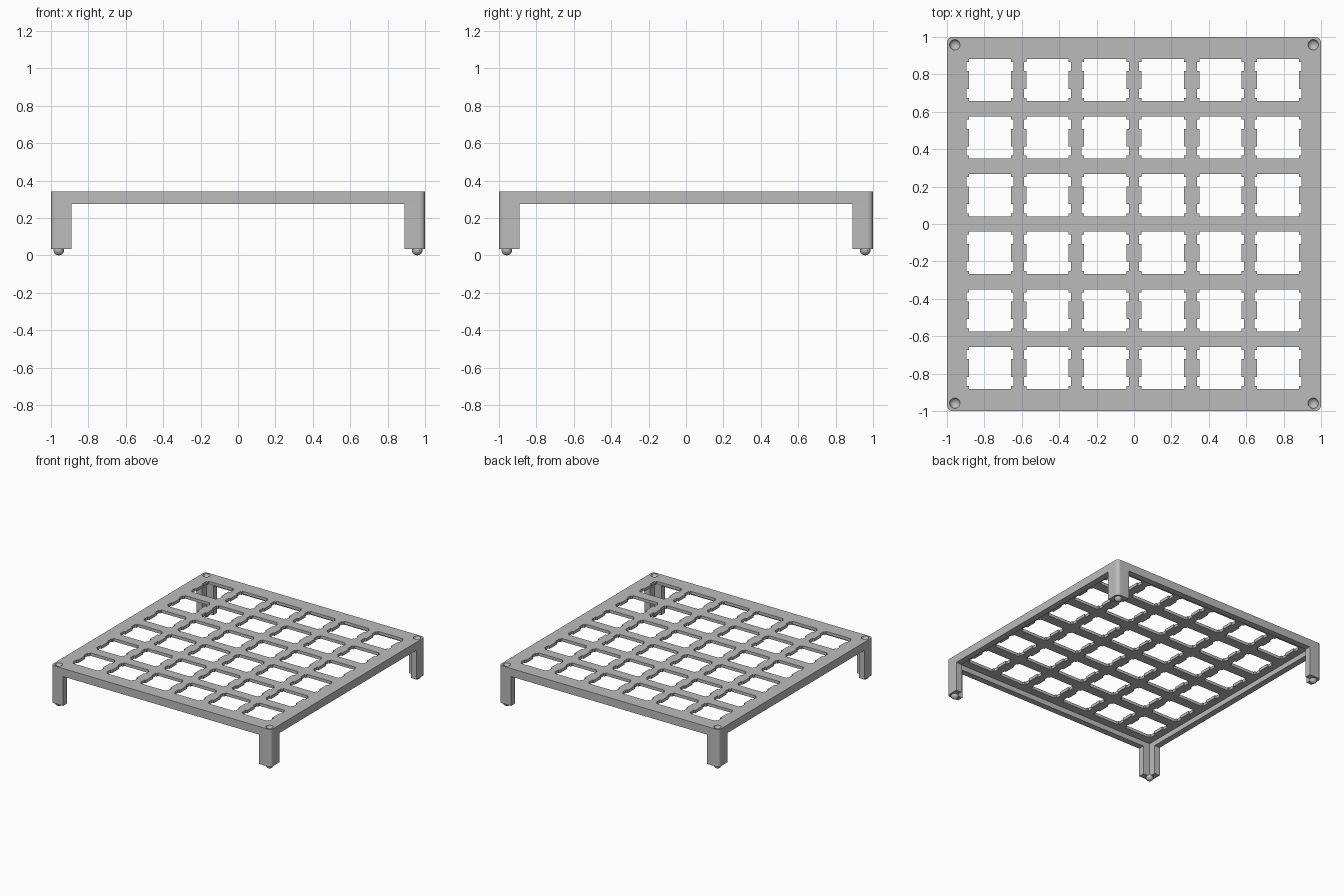
import bpy, bmesh, math
from math import sin, cos, pi

cube = bpy.data.objects.get("Cube")
if cube:
    bpy.data.objects.remove(cube)

TOP, PLATE_UNDER, RIM_UNDER, LEG_FOOT = 0.34, 0.316, 0.274, 0.033
WALL, LEG, CORNER = 0.05, 0.11, 0.03
PEG, BALL = 0.958, 0.028
PITCH, HALF = 0.308, 0.113
SIGNS = [(1, 1), (-1, 1), (-1, -1), (1, -1)]

grey = bpy.data.materials.new("plain grey")
grey.use_nodes = True
grey.diffuse_color = (0.5, 0.5, 0.5, 1)
grey.node_tree.nodes["Principled BSDF"].inputs["Base Color"].default_value = (0.5, 0.5, 0.5, 1)


def finish(obj):
    obj.data.materials.clear()
    obj.data.materials.append(grey)
    bpy.ops.object.select_all(action='DESELECT')
    obj.select_set(True)
    bpy.context.view_layer.objects.active = obj
    bpy.ops.object.shade_smooth_by_angle(angle=math.radians(35))


def add_mesh(name, bm):
    mesh = bpy.data.meshes.new(name)
    bm.to_mesh(mesh)
    bm.free()
    obj = bpy.data.objects.new(name, mesh)
    bpy.context.collection.objects.link(obj)
    finish(obj)
    return obj


def extrude_outlines(name, loops, low, high):
    """Fill flat outlines (inner loops become holes) and extrude them in z."""
    curve = bpy.data.curves.new(name + "_outline", 'CURVE')
    curve.dimensions = '2D'
    curve.fill_mode = 'BOTH'
    curve.extrude = (high - low) / 2
    for loop in loops:
        spline = curve.splines.new('POLY')
        spline.points.add(len(loop) - 1)
        for point, (x, y) in zip(spline.points, loop):
            point.co = (x, y, 0, 1)
        spline.use_cyclic_u = True
    temp = bpy.data.objects.new(name + "_outline", curve)
    bpy.context.collection.objects.link(temp)
    graph = bpy.context.evaluated_depsgraph_get()
    mesh = bpy.data.meshes.new_from_object(temp.evaluated_get(graph))
    bpy.data.objects.remove(temp)
    bm = bmesh.new()
    bm.from_mesh(mesh)
    bpy.data.meshes.remove(mesh)
    bmesh.ops.remove_doubles(bm, verts=bm.verts, dist=1e-5)
    bmesh.ops.recalc_face_normals(bm, faces=bm.faces)
    bmesh.ops.translate(bm, verts=bm.verts, vec=(0, 0, (low + high) / 2))
    return add_mesh(name, bm)


def arc(cx, cy, r, start, sweep, steps):
    return [(cx + r * cos(start + sweep * i / steps),
             cy + r * sin(start + sweep * i / steps)) for i in range(steps + 1)]


def rounded_square():
    c = 1 - CORNER
    return [p for i, (sx, sy) in enumerate(SIGNS)
            for p in arc(sx * c, sy * c, CORNER, i * pi / 2, pi / 2, 8)]


def notched_opening(cx, cy):
    """Square opening with two shallow notches on each side."""
    wide, lo, hi = 0.126, 0.047, 0.097
    quarter = [(HALF, lo), (wide, lo), (wide, hi), (HALF, hi), (HALF, HALF)]
    loop = []
    for sx, sy in SIGNS:
        part = quarter if sx * sy > 0 else quarter[::-1]
        loop += [(cx + sx * x, cy + sy * y) for x, y in part]
    return loop


# Top plate with a six by six grid of openings and four corner holes
centres = [(i - 2.5) * PITCH for i in range(6)]
loops = [rounded_square()]
loops += [notched_opening(x, y) for x in centres for y in centres]
loops += [arc(sx * PEG, sy * PEG, BALL, 0, 2 * pi, 24)[:-1] for sx, sy in SIGNS]
extrude_outlines("top_plate", loops, PLATE_UNDER, TOP)

# Rim hanging below the plate
inner = 1 - WALL
extrude_outlines("rim", [rounded_square(), [(sx * inner, sy * inner) for sx, sy in SIGNS]],
                 RIM_UNDER, PLATE_UNDER)

for (sx, sy), place in zip(SIGNS, ("back_left", "back_right", "front_right", "front_left")):
    # Angle-section corner leg
    c, e = 1 - CORNER, 1 - LEG
    section = arc(c, c, CORNER, 0, pi / 2, 8)
    section += [(e, 1), (e, inner), (inner, inner), (inner, e), (1, e)]
    extrude_outlines(place + "_leg", [[(sx * x, sy * y) for x, y in section]], LEG_FOOT, RIM_UNDER)

    # Ball foot under the leg
    bm = bmesh.new()
    bmesh.ops.create_uvsphere(bm, u_segments=24, v_segments=12, radius=BALL)
    bmesh.ops.translate(bm, verts=bm.verts, vec=(sx * PEG, sy * PEG, BALL))
    add_mesh(place + "_foot", bm)

    # Round socket in the plate above the leg
    bm = bmesh.new()
    bmesh.ops.create_uvsphere(bm, u_segments=24, v_segments=12, radius=BALL)
    bmesh.ops.delete(bm, geom=[v for v in bm.verts if v.co.z > 0.001], context='VERTS')
    bmesh.ops.reverse_faces(bm, faces=bm.faces)
    bmesh.ops.scale(bm, verts=bm.verts, vec=(1, 1, 0.83))
    bmesh.ops.translate(bm, verts=bm.verts, vec=(sx * PEG, sy * PEG, TOP))
    add_mesh(place + "_socket", bm)
